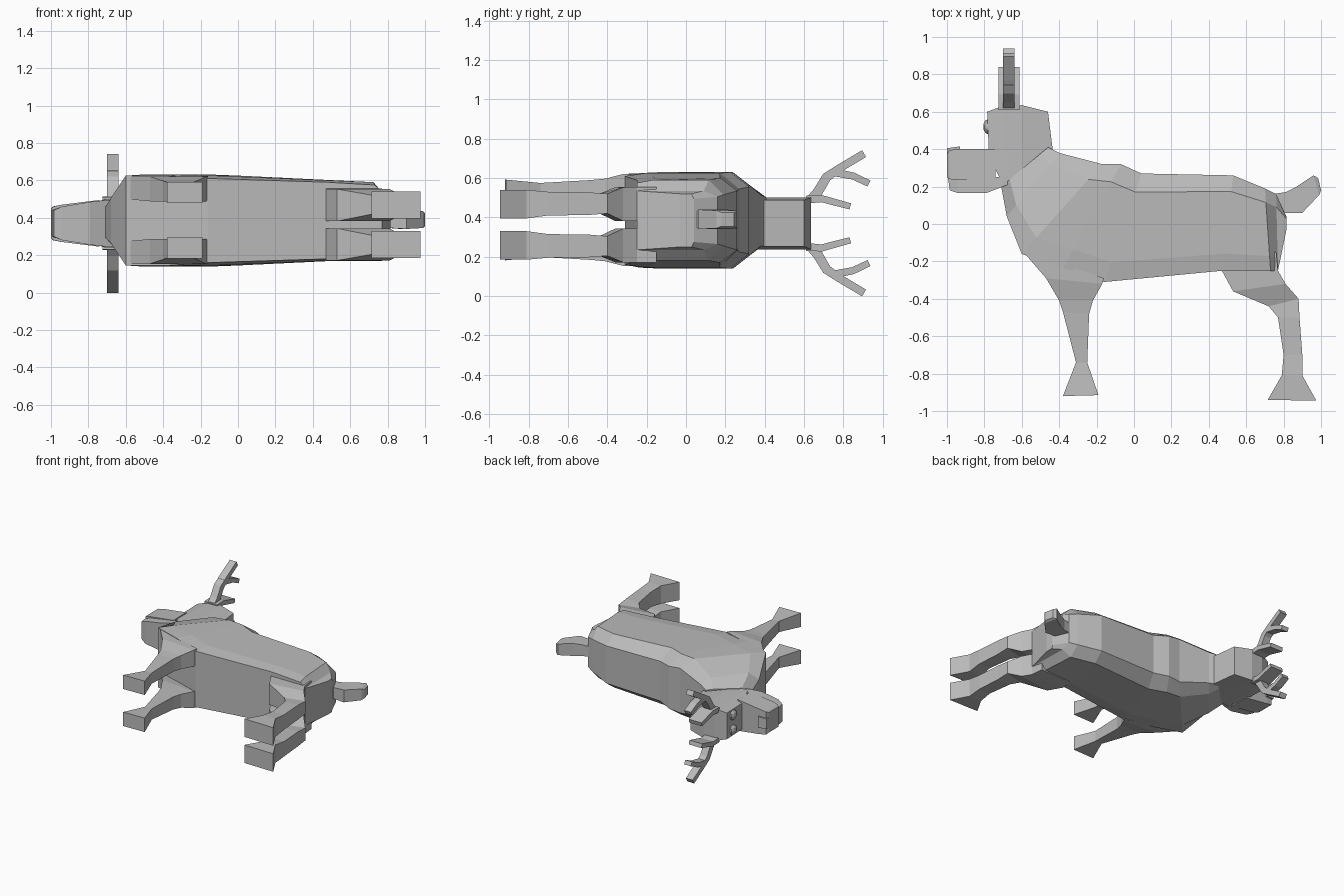
import bpy, bmesh
from mathutils import Matrix, Vector

grey = bpy.data.materials.new("plain_grey")
grey.diffuse_color = (0.5, 0.5, 0.5, 1)


def finish(name, bm):
    bmesh.ops.recalc_face_normals(bm, faces=bm.faces)
    mesh = bpy.data.meshes.new(name)
    bm.to_mesh(mesh)
    bm.free()
    mesh.materials.append(grey)
    ob = bpy.data.objects.new(name, mesh)
    bpy.context.collection.objects.link(ob)
    return ob


def loft(name, rings, mirror=None):
    """Skin a list of equal-length rings; mirror = z of a symmetry plane."""
    bm = bmesh.new()
    sets = [rings]
    if mirror is not None:
        sets.append([[(x, y, 2 * mirror - z) for x, y, z in r] for r in rings])
    for rs in sets:
        vs = [[bm.verts.new(p) for p in r] for r in rs]
        n = len(vs[0])
        for a, b in zip(vs, vs[1:]):
            for i in range(n):
                j = (i + 1) % n
                bm.faces.new((a[i], a[j], b[j], b[i]))
        bm.faces.new(vs[0])
        bm.faces.new(vs[-1])
    return finish(name, bm)


def quad(xa, ya, xb, yb, z0, z1):
    return [(xa, ya, z0), (xb, yb, z0), (xb, yb, z1), (xa, ya, z1)]


def mid_quad(xa, ya, xb, yb, w, mid=0.37):
    return quad(xa, ya, xb, yb, mid - w, mid + w)


def octo(xt, yt, xb, yb, wt, wm, wb, mid=0.385, a=0.17, b=0.82):
    """Eight-sided body section from back (t) to belly (b)."""
    pts = []
    for t, w in ((0, wt), (a, wm), (b, wm), (1, wb)):
        pts.append((xt + (xb - xt) * t, yt + (yb - yt) * t, w))
    return ([(x, y, mid + w) for x, y, w in pts] +
            [(x, y, mid - w) for x, y, w in reversed(pts)])


# body and neck
loft("body", [
    octo(-0.46, 0.41, -0.71, 0.20, 0.125, 0.13, 0.08, 0.375),
    octo(-0.40, 0.38, -0.68, 0.04, 0.13, 0.18, 0.12),
    octo(-0.17, 0.32, -0.60, -0.16, 0.18, 0.245, 0.24),
    octo(-0.07, 0.32, -0.38, -0.235, 0.17, 0.245, 0.24),
    octo(0.04, 0.27, -0.16, -0.31, 0.16, 0.24, 0.225),
    octo(0.53, 0.26, 0.47, -0.25, 0.15, 0.215, 0.205),
    octo(0.70, 0.19, 0.73, -0.25, 0.13, 0.205, 0.19),
    octo(0.76, 0.16, 0.77, -0.25, 0.12, 0.15, 0.15),
    octo(0.815, 0.04, 0.815, -0.03, 0.11, 0.135, 0.135),
])

# front legs
loft("front_legs", [
    quad(-0.60, -0.14, -0.16, -0.29, 0.50, 0.622),
    quad(-0.47, -0.29, -0.17, -0.32, 0.488, 0.62),
    quad(-0.40, -0.41, -0.22, -0.41, 0.488, 0.597),
    quad(-0.38, -0.47, -0.24, -0.48, 0.488, 0.59),
    quad(-0.31, -0.74, -0.25, -0.74, 0.488, 0.575),
    quad(-0.38, -0.92, -0.19, -0.915, 0.48, 0.592),
], mirror=0.387)

# hind legs
loft("hind_legs", [
    quad(0.48, -0.15, 0.76, -0.15, 0.382, 0.555),
    quad(0.47, -0.25, 0.77, -0.25, 0.382, 0.555),
    quad(0.53, -0.36, 0.81, -0.32, 0.382, 0.553),
    quad(0.72, -0.44, 0.88, -0.40, 0.42, 0.52),
    quad(0.77, -0.50, 0.885, -0.50, 0.412, 0.528),
    quad(0.80, -0.70, 0.90, -0.70, 0.41, 0.53),
    quad(0.79, -0.81, 0.90, -0.81, 0.395, 0.54),
    quad(0.715, -0.94, 0.975, -0.945, 0.395, 0.54),
], mirror=0.3625)

# tail
loft("tail", [
    mid_quad(0.74, 0.16, 0.80, 0.05, 0.04, 0.39),
    mid_quad(0.81, 0.17, 0.81, 0.06, 0.045, 0.39),
    mid_quad(0.87, 0.20, 0.90, 0.06, 0.05, 0.39),
    mid_quad(0.96, 0.26, 0.99, 0.155, 0.045, 0.39),
    mid_quad(0.985, 0.245, 1.0, 0.18, 0.035, 0.39),
])

# head
loft("head", [
    mid_quad(-0.785, 0.60, -0.775, 0.36, 0.105),
    mid_quad(-0.70, 0.632, -0.71, 0.23, 0.13),
    mid_quad(-0.60, 0.635, -0.59, 0.24, 0.132),
    mid_quad(-0.46, 0.60, -0.43, 0.36, 0.118),
])

# muzzle and lower jaw
loft("muzzle", [
    mid_quad(-1.0, 0.37, -1.0, 0.25, 0.08),
    mid_quad(-0.99, 0.395, -0.985, 0.24, 0.09),
    mid_quad(-0.94, 0.40, -0.94, 0.235, 0.10),
    mid_quad(-0.74, 0.40, -0.74, 0.235, 0.125),
])
loft("lower_jaw", [
    mid_quad(-0.995, 0.25, -0.985, 0.18, 0.07),
    mid_quad(-0.94, 0.25, -0.94, 0.165, 0.09),
    mid_quad(-0.79, 0.25, -0.79, 0.165, 0.115),
    mid_quad(-0.70, 0.25, -0.70, 0.20, 0.125),
    mid_quad(-0.60, 0.30, -0.60, 0.24, 0.12),
])
loft("nose", [
    mid_quad(-1.0, 0.405, -1.0, 0.36, 0.04),
    mid_quad(-0.93, 0.415, -0.93, 0.37, 0.045),
])

# eyes
bm = bmesh.new()
for z in (0.31, 0.43):
    bmesh.ops.create_uvsphere(
        bm, u_segments=10, v_segments=6, radius=0.042,
        matrix=Matrix.Translation((-0.777, 0.52, z)) @ Matrix.Diagonal((0.7, 1, 1, 1)))
finish("eyes", bm)


# antlers: flat bent strips of constant thickness in x
def strip(name, pts, x0, x1):
    rings = []
    for i, (y, z, w) in enumerate(pts):
        a, b = pts[max(i - 1, 0)], pts[min(i + 1, len(pts) - 1)]
        d = Vector((b[0] - a[0], b[1] - a[1])).normalized()
        p, q = (y - d.y * w, z + d.x * w), (y + d.y * w, z - d.x * w)
        rings.append([(x0, *p), (x1, *p), (x1, *q), (x0, *q)])
    loft(name, rings, mirror=0.37)


strip("antler_beams", [(0.63, 0.49, 0.02), (0.67, 0.53, 0.025), (0.715, 0.605, 0.024),
                       (0.78, 0.65, 0.02), (0.905, 0.724, 0.02)], -0.70, -0.64)
strip("antler_tines", [(0.74, 0.632, 0.02), (0.85, 0.61, 0.018), (0.93, 0.572, 0.017)],
      -0.70, -0.64)

# ears
strip("ears", [(0.61, 0.49, 0.02), (0.69, 0.495, 0.018), (0.835, 0.456, 0.016)],
      -0.725, -0.612)
